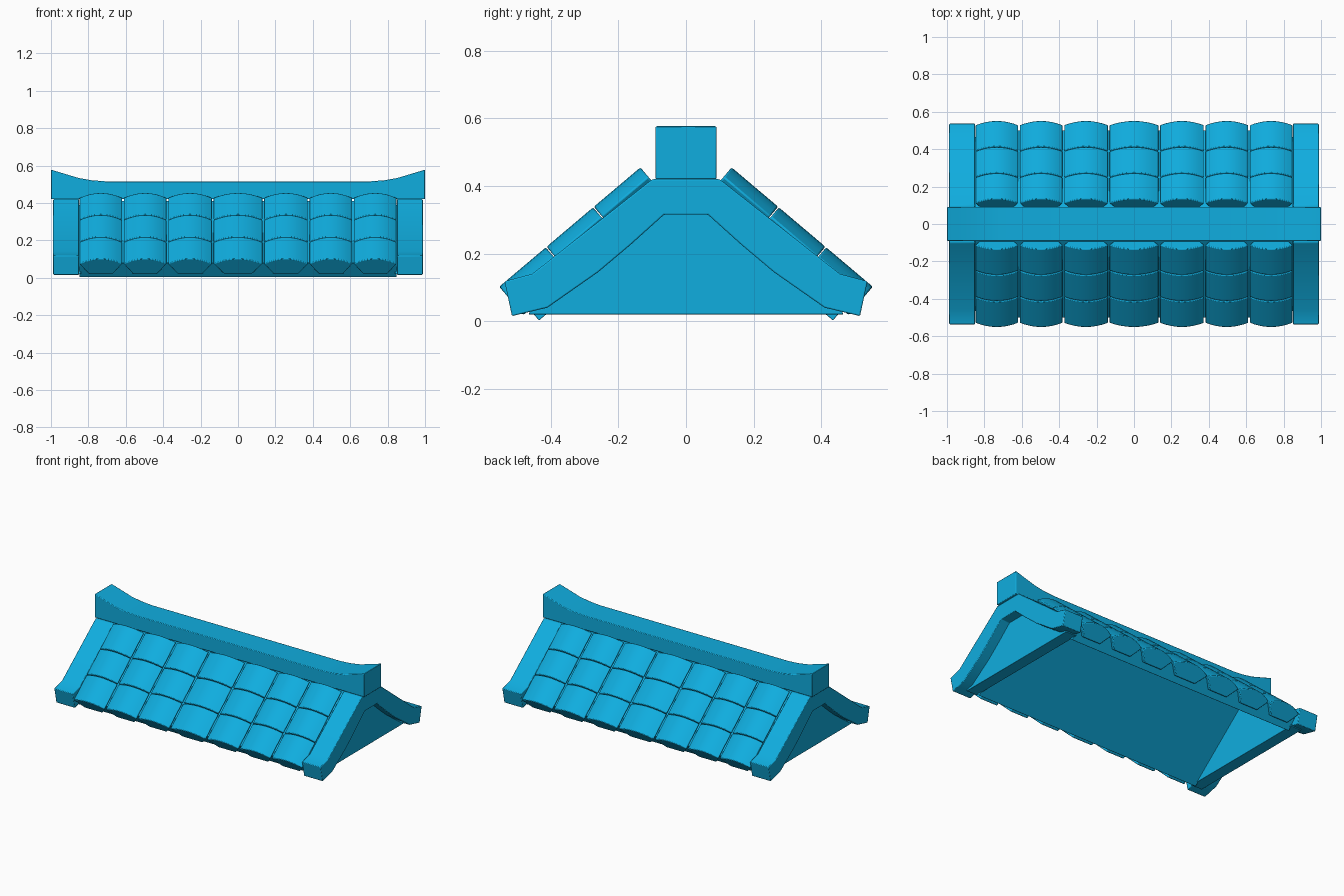
import bpy, bmesh, math
from mathutils import Vector

if "Cube" in bpy.data.objects:
    bpy.data.objects.remove(bpy.data.objects["Cube"], do_unlink=True)

blue = bpy.data.materials.new("roof_blue")
blue.use_nodes = True
colour = (0.005, 0.42, 0.74, 1)
blue.diffuse_color = colour
blue.node_tree.nodes["Principled BSDF"].inputs["Base Color"].default_value = colour

X, Y, Z = Vector((1, 0, 0)), Vector((0, 1, 0)), Vector((0, 0, 1))
parts = []


def prism(name, profile, u, v, along, start, end, origin=Vector(), bevel=0.004):
    """Extrude a 2D profile (in axes u, v) along a third axis."""
    bm = bmesh.new()
    base = [bm.verts.new(origin + u * a + v * b + along * start) for a, b in profile]
    face = bm.faces.new(base)
    extruded = bmesh.ops.extrude_face_region(bm, geom=[face])["geom"]
    moved = [g for g in extruded if isinstance(g, bmesh.types.BMVert)]
    bmesh.ops.translate(bm, verts=moved, vec=along * (end - start))
    bmesh.ops.recalc_face_normals(bm, faces=bm.faces)
    mesh = bpy.data.meshes.new(name)
    bm.to_mesh(mesh)
    bm.free()
    mesh.materials.append(blue)
    obj = bpy.data.objects.new(name, mesh)
    bpy.context.collection.objects.link(obj)
    mod = obj.modifiers.new("soft_edges", "BEVEL")
    mod.width = bevel
    mod.segments = 2
    parts.append(obj)
    return obj


def mirrored(half):
    """Complete a symmetric outline from its positive half."""
    return half + [(-a, b) for a, b in reversed(half) if a > 0]


# Hollow roof shell: two sloping boards meeting under the ridge
outer = mirrored([(0.09, 0.41), (0.5, 0.08), (0.435, 0.002)])
shell = [(0.09, 0.41), (0.5, 0.08), (0.435, 0.002), (0, 0.368),
         (-0.435, 0.002), (-0.5, 0.08), (-0.09, 0.41)]
prism("roof_shell", shell, Y, Z, X, -0.848, 0.848, bevel=0.002)

# Gable frames with kicked-out feet, and recessed gable panels
outside = [(0.1, 0.42), (0.455, 0.14), (0.537, 0.118), (0.515, 0.015)]
inside = [(0.41, 0.04), (0.26, 0.145), (0.165, 0.225), (0.065, 0.315)]
leg = outside + inside
frame = leg + [(-a, b) for a, b in reversed(leg)]
panel = mirrored([(0.08, 0.39), (0.44, 0.1), (0.465, 0.02)])
for side, label in ((1, "left"), (-1, "right")):
    prism(label + "_gable_frame", frame, Y, Z, X, side * 0.85, side * 0.988)
    prism(label + "_gable_panel", panel, Y, Z, X, side * 0.84, side * 0.92, bevel=0.002)

# Ridge beam with upswept ends
ridge = mirrored([(0.7, 0.515), (0.78, 0.521), (0.85, 0.533), (1.0, 0.578), (1.0, 0.42)])
prism("ridge_beam", ridge, X, Z, Y, -0.09, 0.09)

# Arched tiles: three rows of seven on each slope
edges = [0.135, 0.378, 0.615, 0.852]
edges = [-e for e in reversed(edges)] + edges
rows = 3
for side, label in ((-1, "front"), (1, "back")):
    top = Vector((0, side * 0.135, 0.455))
    eave = Vector((0, side * 0.555, 0.1))
    down = (eave - top).normalized()
    normal = Vector((0, -side * down.z, abs(down.y)))
    normal.y = side * abs(down.z)
    length = (eave - top).length / rows
    for col, (a, b) in enumerate(zip(edges, edges[1:])):
        half = (b - a) / 2 - 0.003
        arch = []
        for i in range(9):
            t = i / 4 - 1
            arch.append((half * t, -0.036 * t * t))
        tile = arch + [(half * 0.55, -0.11), (-half * 0.55, -0.11)]
        for row in range(rows):
            prism(f"{label}_tile_{row}_{col}", tile, X, normal, down,
                  row * length, (row + 1) * length - 0.003,
                  top + X * (a + b) / 2, bevel=0.005)

# Smooth the arches while keeping corners crisp
bpy.ops.object.select_all(action="DESELECT")
for obj in parts:
    obj.select_set(True)
bpy.context.view_layer.objects.active = parts[0]
bpy.ops.object.shade_smooth_by_angle(angle=math.radians(30))
